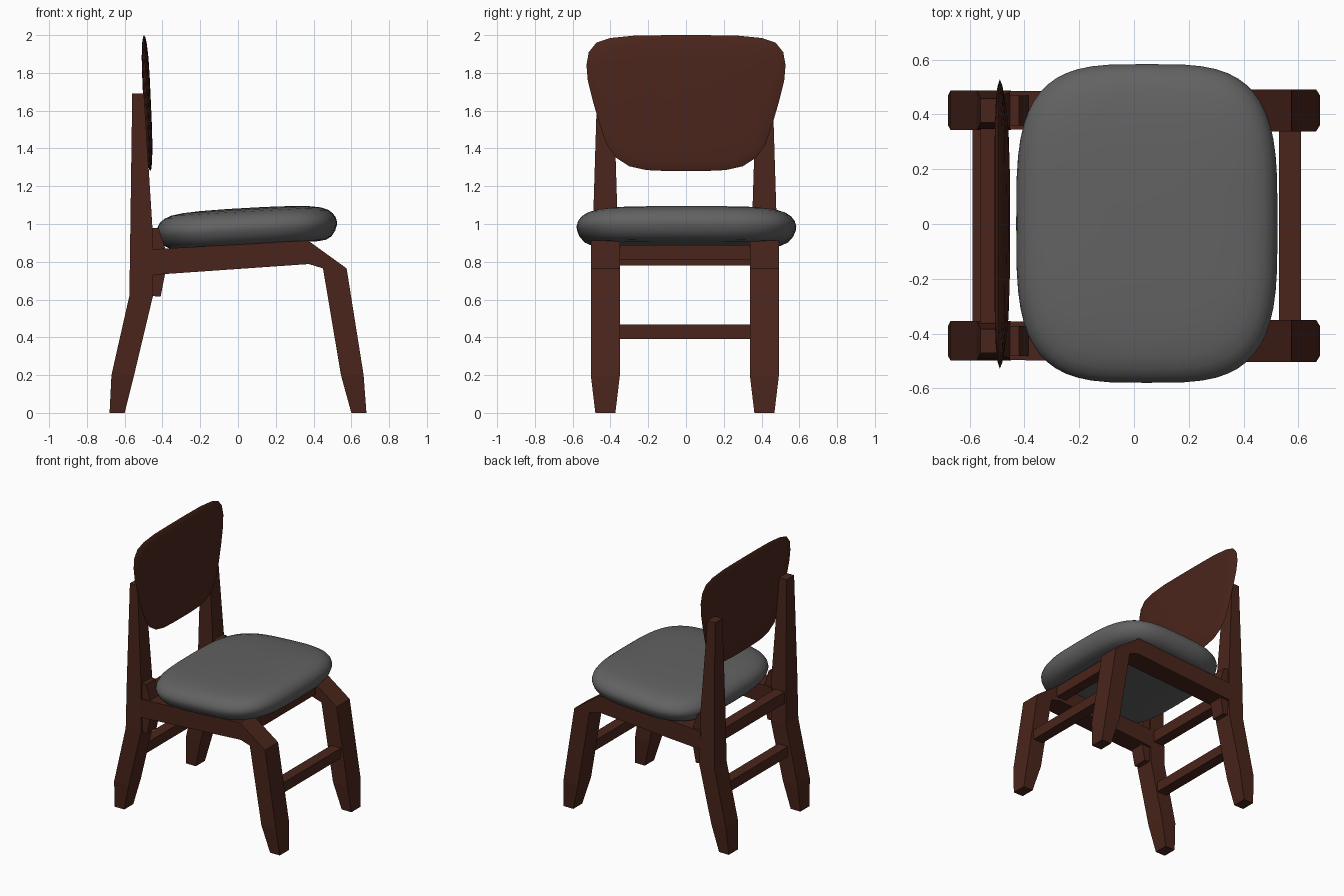
import bpy, bmesh, math
from mathutils import Matrix, Vector

if "Cube" in bpy.data.objects:
    bpy.data.objects.remove(bpy.data.objects["Cube"])

MID = -0.006  # frame mirror plane in y


def material(name, rgb):
    m = bpy.data.materials.new(name)
    m.diffuse_color = (*rgb, 1)
    m.use_nodes = True
    m.node_tree.nodes["Principled BSDF"].inputs["Base Color"].default_value = m.diffuse_color
    return m


WOOD = material("dark_wood", (0.068, 0.018, 0.011))
FABRIC = material("grey_fabric", (0.125, 0.122, 0.125))


def finish(name, bm, mat):
    bmesh.ops.recalc_face_normals(bm, faces=bm.faces)
    me = bpy.data.meshes.new(name)
    bm.to_mesh(me)
    bm.free()
    me.materials.append(mat)
    ob = bpy.data.objects.new(name, me)
    bpy.context.collection.objects.link(ob)
    return ob


def strut(name, sections, yc=0.421):
    """Loft 4-sided sections (xa, za, xb, zb, half width); mirrored in y."""
    bm = bmesh.new()
    loops = [[bm.verts.new(p) for p in ((xa, yc - w, za), (xa, yc + w, za),
                                        (xb, yc + w, zb), (xb, yc - w, zb))]
             for xa, za, xb, zb, w in sections]
    for a, b in zip(loops, loops[1:]):
        for i in range(4):
            j = (i + 1) % 4
            bm.faces.new((a[i], a[j], b[j], b[i]))
    bm.faces.new(loops[0])
    bm.faces.new(loops[-1])
    ob = finish(name, bm, WOOD)
    ob.location.y = MID
    mod = ob.modifiers.new("mirror", 'MIRROR')
    mod.use_axis = (False, True, False)
    mod.use_mirror_merge = False


def bar(name, x, z, dx, dz, length=0.76):
    bm = bmesh.new()
    bmesh.ops.create_cube(bm, size=1, matrix=Matrix.Translation((x, MID, z))
                          @ Matrix.Diagonal((dx, length, dz, 1)))
    finish(name, bm, WOOD)


def pillow(name, outline, rings, mat, matrix, angle):
    """Stack scaled copies of an outline: rings are (scale, height)."""
    bm = bmesh.new()
    loops = [[bm.verts.new((x * s, y * s, h)) for x, y in outline] for s, h in rings]
    n = len(outline)
    for a, b in zip(loops, loops[1:]):
        for i in range(n):
            j = (i + 1) % n
            bm.faces.new((a[i], a[j], b[j], b[i]))
    bm.faces.new(loops[0])
    bm.faces.new(loops[-1])
    bm.transform(matrix)
    ob = finish(name, bm, mat)
    bpy.ops.object.select_all(action='DESELECT')
    ob.select_set(True)
    bpy.context.view_layer.objects.active = ob
    bpy.ops.object.shade_smooth_by_angle(angle=math.radians(angle))


# Seat rails bending down into the front legs
strut("front_leg_and_rail", [
    (-0.46, 0.730, -0.46, 0.866, 0.070),
    (0.375, 0.788, 0.37, 0.913, 0.077),
    (0.45, 0.765, 0.575, 0.765, 0.077),
    (0.545, 0.20, 0.665, 0.20, 0.077),
    (0.60, 0.0, 0.68, 0.0, 0.053)])

# Back legs continuing up into the backrest posts
strut("back_leg_and_post", [
    (-0.68, 0.0, -0.60, 0.0, 0.053),
    (-0.67, 0.20, -0.55, 0.20, 0.072),
    (-0.575, 0.62, -0.45, 0.62, 0.072),
    (-0.57, 0.98, -0.453, 0.98, 0.066),
    (-0.56, 1.69, -0.498, 1.69, 0.044)])

# Corner blocks where the rail meets the post
strut("corner_block", [
    (-0.47, 0.62, -0.41, 0.615, 0.055),
    (-0.47, 0.73, -0.387, 0.73, 0.055),
    (-0.47, 0.87, -0.385, 0.87, 0.055),
    (-0.47, 0.98, -0.42, 0.98, 0.055)])

# Cross bars
bar("front_stretcher", 0.57, 0.43, 0.08, 0.075)
bar("back_stretcher", -0.55, 0.43, 0.08, 0.075)
bar("front_seat_bar", 0.36, 0.85, 0.08, 0.08)
bar("back_seat_bar", -0.52, 0.822, 0.08, 0.085)

# Padded seat, tilted up at the front
N, P = 56, 2 / 3.5
seat_outline = []
for i in range(N):
    c, s = math.cos(2 * math.pi * i / N), math.sin(2 * math.pi * i / N)
    seat_outline.append((math.copysign(abs(c) ** P, c) * 0.478,
                         math.copysign(abs(s) ** P, s) * 0.582))
seat_rings = [(0.4, -0.097), (0.78, -0.097), (0.87, -0.091), (0.93, -0.075),
              (0.975, -0.045), (0.995, -0.018), (1, 0.0), (0.99, 0.022), (0.96, 0.046),
              (0.91, 0.066), (0.83, 0.081), (0.7, 0.091), (0.5, 0.097), (0.2, 0.1)]
pillow("seat", seat_outline, seat_rings, FABRIC,
       Matrix.Translation((0.047, 0.002, 0.985)) @ Matrix.Rotation(math.radians(-3.2), 4, 'Y'), 60)

# Lens-shaped backrest: outline is (y, z) for one half, mirrored
ZC = 1.66
half = [(0.10, 1.28), (0.21, 1.285), (0.30, 1.305), (0.37, 1.35), (0.42, 1.42),
        (0.455, 1.52), (0.49, 1.64), (0.52, 1.76), (0.527, 1.84), (0.515, 1.91),
        (0.475, 1.96), (0.40, 1.985), (0.27, 1.998), (0.10, 2.0)]
outline = [(y, z - ZC) for y, z in half] + [(-y, z - ZC) for y, z in reversed(half)]
lens = [(0.3, -0.02), (0.65, -0.018), (0.88, -0.012), (0.97, -0.006), (1, 0.0),
        (0.97, 0.006), (0.88, 0.012), (0.65, 0.018), (0.3, 0.02)]
# local x -> y, local y -> z, local z -> x
axes = Matrix(((0, 0, 1, 0), (1, 0, 0, 0), (0, 1, 0, 0), (0, 0, 0, 1)))
pillow("backrest", outline, lens, WOOD,
       Matrix.Translation((-0.482, 0, ZC)) @ Matrix.Rotation(math.radians(-2.6), 4, 'Y') @ axes, 40)
